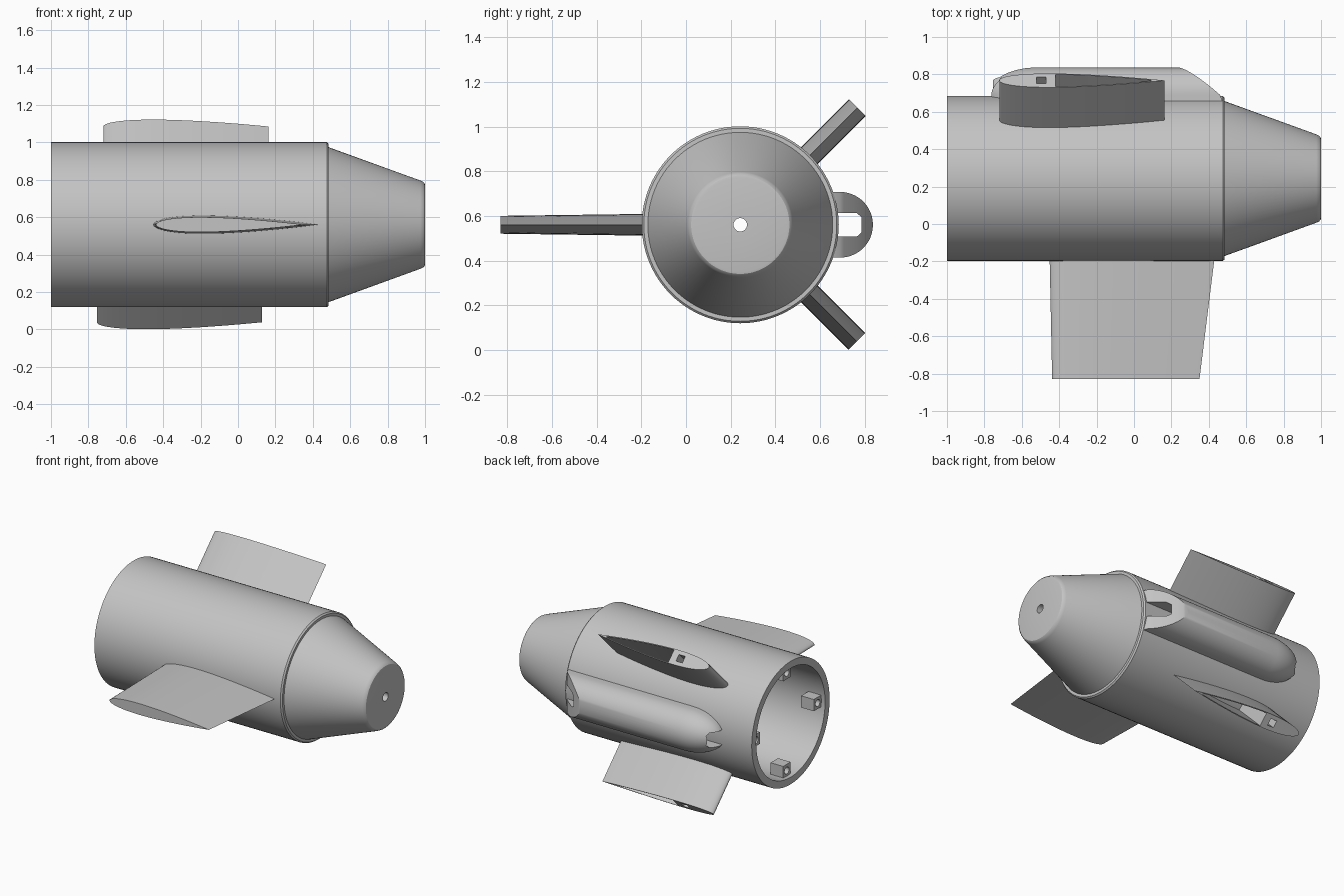
import bpy, bmesh, math
from mathutils import Matrix

cube = bpy.data.objects.get("Cube")
if cube:
    bpy.data.objects.remove(cube, do_unlink=True)

AXIS = Matrix.Translation((0, 0.243, 0.56))   # centre line of the body
R_OUT, R_IN = 0.441, 0.39

grey = bpy.data.materials.new("light_grey")
grey.use_nodes = True
COLOUR = (0.55, 0.55, 0.55, 1)
grey.diffuse_color = COLOUR
grey.node_tree.nodes["Principled BSDF"].inputs["Base Color"].default_value = COLOUR


def loft(name, rings, matrix=AXIS, wrap=False):
    """Bridge rings of points; cap both ends with strips or wrap last to first."""
    bm = bmesh.new()
    loops = [[bm.verts.new(p) for p in ring] for ring in rings]
    n = len(loops[0])
    pairs = list(zip(loops, loops[1:]))
    if wrap:
        pairs.append((loops[-1], loops[0]))
    for a, b in pairs:
        for i in range(n):
            j = (i + 1) % n
            bm.faces.new((a[i], a[j], b[j], b[i]))
    if not wrap:
        for ring in (loops[0], loops[-1]):
            for i in range(n // 2 - 1):
                bm.faces.new((ring[i], ring[i + 1], ring[n - 2 - i], ring[n - 1 - i]))
    bmesh.ops.recalc_face_normals(bm, faces=bm.faces)
    bm.transform(matrix)
    mesh = bpy.data.meshes.new(name)
    bm.to_mesh(mesh)
    bm.free()
    mesh.materials.append(grey)
    obj = bpy.data.objects.new(name, mesh)
    bpy.context.collection.objects.link(obj)
    return obj


def box(name, x, y, z, matrix=AXIS):
    ring = [(y[0], z[0]), (y[1], z[0]), (y[1], z[1]), (y[0], z[1])]
    return loft(name, [[(px, a, b) for a, b in ring] for px in x], matrix)


def activate(obj):
    bpy.ops.object.select_all(action='DESELECT')
    obj.select_set(True)
    bpy.context.view_layer.objects.active = obj


def cut(obj, cutter):
    cutter.hide_render = True
    mod = obj.modifiers.new("cut", 'BOOLEAN')
    mod.operation, mod.solver, mod.object = 'DIFFERENCE', 'EXACT', cutter
    activate(obj)
    bpy.ops.object.modifier_apply(modifier=mod.name)
    bpy.data.objects.remove(cutter, do_unlink=True)


def smooth(obj):
    activate(obj)
    bpy.ops.object.shade_smooth_by_angle(angle=math.radians(30))


def lathe(name, profile, segments=96):
    turns = [math.tau * i / segments for i in range(segments)]
    return loft(name, [[(x, r * math.cos(t), r * math.sin(t)) for t in turns]
                       for x, r in profile], wrap=True)


def foil(lead, chord, thick, span, start=0.0, end=1.0, wall=0.0, steps=24):
    """Symmetric wing section at one span position."""
    half = []
    for i in range(steps + 1):
        u = start + (end - start) * (0.5 - 0.5 * math.cos(math.pi * i / steps))
        u = max(u, 0.0005)
        h = 5 * thick * (0.2969 * math.sqrt(u) - 0.126 * u - 0.3516 * u**2
                         + 0.2843 * u**3 - 0.1036 * u**4)
        half.append((lead + chord * u, h - wall))
    return ([(x, span, h) for x, h in reversed(half)]
            + [(x, span, -h) for x, h in half])


# Hollow body and nose cone with a small bore through the tip
smooth(lathe("body_shell", [
    (-1, R_OUT), (0.475, R_OUT), (0.485, 0.432), (0.485, 0.414), (0.975, 0.236),
    (0.99, 0.229), (0.998, 0.22), (1, 0.21), (1, 0.03),
    (0.94, 0.03), (0.94, 0.2), (0.45, R_IN), (-1, R_IN)]))

# Four drilled mounting blocks inside the open end
for k, side in enumerate(("back", "upper", "front", "lower")):
    turn = AXIS @ Matrix.Rotation(math.pi / 2 * k, 4, 'X')
    block = box(side + "_mounting_block", (-0.97, -0.87), (0.305, 0.405), (-0.042, 0.042), turn)
    drill = [[(x, 0.35 + 0.025 * math.cos(math.tau * i / 20), 0.025 * math.sin(math.tau * i / 20))
              for i in range(20)] for x in (-1, -0.84)]
    cut(block, loft("drill", drill, turn))
    smooth(block)

# Tapered front fin
smooth(loft("front_fin", [foil(-0.452, 0.885, 0.098, 0.405),
                          foil(-0.438, 0.788, 0.08, 1.073)],
            AXIS @ Matrix.Rotation(math.pi, 4, 'X')))

# Two angled back fins with an open pocket and a square socket in the tip
for name, angle, lead, tip in (("upper_back_fin", 45, -0.72, 0.742),
                               ("lower_back_fin", -45, -0.755, 0.738)):
    turn = AXIS @ Matrix.Rotation(math.radians(angle), 4, 'X')
    fin = loft(name, [foil(lead, 0.882, 0.105, s) for s in (0.415, tip)], turn)
    pocket = [foil(lead, 0.882, 0.105, s, 0.34, 0.92, 0.006) for s in (0.38, 0.8)]
    cut(fin, loft("pocket", pocket, turn))
    cut(fin, box("socket", (lead + 0.2, lead + 0.25), (0.6, 0.8), (-0.024, 0.024), turn))
    smooth(fin)

# Rounded fairing along the back, with a slanted mouth and a channel through it
POD_Y, POD_R, POD_BASE = 0.447, 0.147, 0.397


def pod_section(scale):
    arc = [math.pi * (i / 27 - 0.5) for i in range(28)]
    pts = [(POD_Y + scale * POD_R * math.cos(a), scale * POD_R * math.sin(a)) for a in arc]
    return [(POD_BASE, pts[0][1])] + pts + [(POD_BASE, pts[-1][1])]


def mouth(y):
    drop = max(0, POD_Y + POD_R - y) / 0.165
    return min(0.48, 0.24 + 0.24 * drop ** 0.75)


rings = []
for i in range(13):
    t = math.radians(3 + 87 * i / 12)
    rings.append([(-0.52 - 0.26 * math.cos(t), y, z) for y, z in pod_section(math.sin(t))])
rings.append([(mouth(y), y, z) for y, z in pod_section(1)])
pod = loft("back_fairing", rings)
channel = [(0.35, -0.053), (0.522, -0.053), (0.542, -0.034),
           (0.542, 0.034), (0.522, 0.053), (0.35, 0.053)]
cut(pod, loft("channel", [[(x, y, z) for y, z in channel] for x in (-1, 0.7)]))
smooth(pod)
